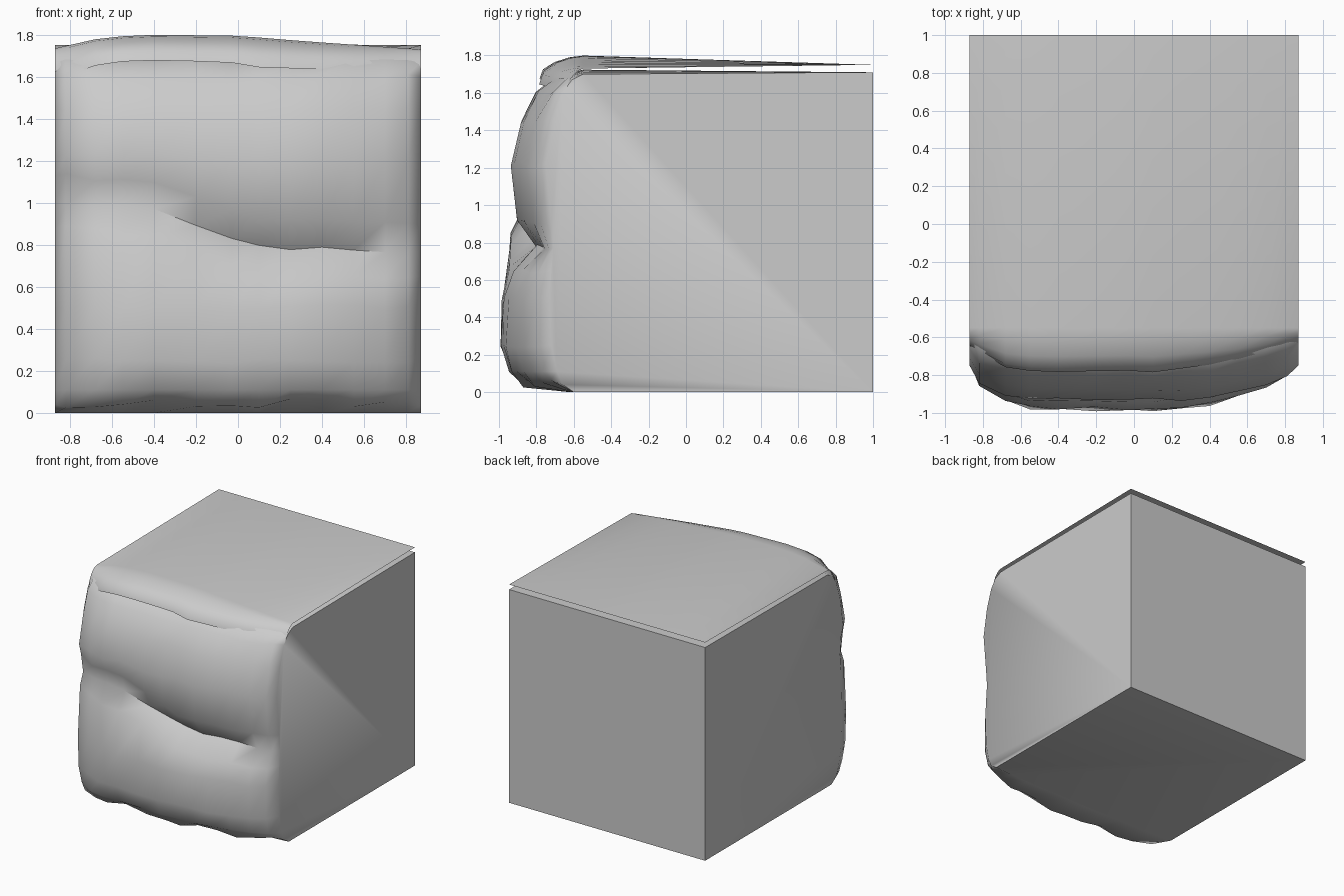
import bpy, bmesh, random

if "Cube" in bpy.data.objects:
    bpy.data.objects.remove(bpy.data.objects["Cube"])

random.seed(4)


def sample(points, x):
    """Piecewise linear lookup through (x, value) pairs."""
    for (x0, a), (x1, b) in zip(points, points[1:]):
        if x <= x1:
            return a + (b - a) * (x - x0) / (x1 - x0)
    return points[-1][1]


def lerp(a, b, t):
    return a + (b - a) * t


def grid(bm, rows):
    """Face strips between rows of points, returns the vertex rows."""
    vs = [[bm.verts.new(p) for p in row] for row in rows]
    for r0, r1 in zip(vs, vs[1:]):
        for i in range(len(r0) - 1):
            bm.faces.new((r0[i], r0[i + 1], r1[i + 1], r1[i]))
    return vs


def finish(bm, name, angle):
    mesh = bpy.data.meshes.new(name)
    bm.to_mesh(mesh)
    bm.free()
    obj = bpy.data.objects.new(name, mesh)
    bpy.context.collection.objects.link(obj)
    bpy.ops.object.select_all(action='DESELECT')
    obj.select_set(True)
    bpy.context.view_layer.objects.active = obj
    bpy.ops.object.shade_smooth_by_angle(angle=angle)
    return obj


W = 0.87
XS = [-W, -0.82, -0.68, -0.55, -0.4, -0.2, -0.03, 0.1, 0.25, 0.4, 0.55, 0.7, 0.81, W]

# Rock block: weathered front between flat sides
bulge = [(-W, 0), (-0.82, .5), (-0.65, .88), (-0.55, .97), (-0.3, .96), (-0.05, 1),
         (0.2, .94), (0.4, .9), (0.6, .68), (0.8, .36), (W, 0)]
crease_z = [(-W, 1.0), (-0.4, .97), (0, .82), (0.2, .78), (W, .77)]
crease_in = [(-W, .0), (-0.7, .02), (-0.3, .03), (0.1, .09), (0.5, .08), (0.8, .04), (W, 0)]
# (height, depth at the middle, depth at the sides); None follows the crease
profile = [(0, -.62, -.60), (.04, -.87, -.66), (.11, -.94, -.69), (.25, -.99, -.72),
           (.5, -.98, -.73), (-.12, -.94, -.72), (None, -.89, -.71), (.13, -.91, -.72),
           (1.22, -.94, -.75), (1.45, -.885, -.71), (1.6, -.80, -.66),
           (1.67, -.72, -.61), (1.70, -.55, -.55)]
rows = []
for k, (h, mid, side) in enumerate(profile):
    row = []
    for x in XS:
        w, zc = sample(bulge, x), sample(crease_z, x)
        z = zc if h is None else zc + h if k in (5, 7) else h
        y = lerp(side, mid, w)
        if h is None:
            y += sample(crease_in, x)
        if k == 12:
            z += .025 * w
        elif k and abs(x) < W:
            y += random.uniform(-.012, .012) * w
            if k > 2:
                z += random.uniform(-.015, .015)
            elif k == 1:
                z += random.uniform(-.02, .03)
        row.append((x, y, z))
    rows.append(row)

bm = bmesh.new()
vs = grid(bm, rows)
bl, br, tr, tl = [bm.verts.new(p) for p in
                  ((-W, 1, 0), (W, 1, 0), (W, 1, 1.71), (-W, 1, 1.71))]
bm.faces.new((bl, br, tr, tl))
bm.faces.new([r[0] for r in vs] + [tl, bl])
bm.faces.new([r[-1] for r in vs] + [tr, br])
bm.faces.new(vs[0] + [br, bl])
bm.faces.new(vs[-1] + [tr, tl])
bmesh.ops.recalc_face_normals(bm, faces=bm.faces)
finish(bm, "rock_block", 0.95)

# Top sheet: thin cap floating over the block, drooping at the front
lip = [(-W, -.65, 1.58), (-0.7, -.755, 1.65), (-0.5, -.785, 1.68), (-0.05, -.775, 1.67),
       (0.1, -.785, 1.645), (0.4, -.745, 1.635), (0.6, -.715, 1.62), (W, -.645, 1.56)]
crest = [(-W, 1.735), (-0.65, 1.785), (-0.45, 1.80), (0, 1.795), (0.3, 1.77), (W, 1.73)]
lip_y = [(p[0], p[1]) for p in lip]
lip_z = [(p[0], p[2]) for p in lip]
cap_rows = []
for ty, tz in ((0, 0), (.08, .4), (.35, .72), (.7, .93), (1, 1)):
    cap_rows.append([(x, lerp(sample(lip_y, x), -.55, ty),
                      lerp(sample(lip_z, x), sample(crest, x), tz)) for x in XS])
cap_rows.append([(x, 1.0, 1.75) for x in XS])
bm = bmesh.new()
grid(bm, cap_rows)
finish(bm, "top_sheet", 1.2)
